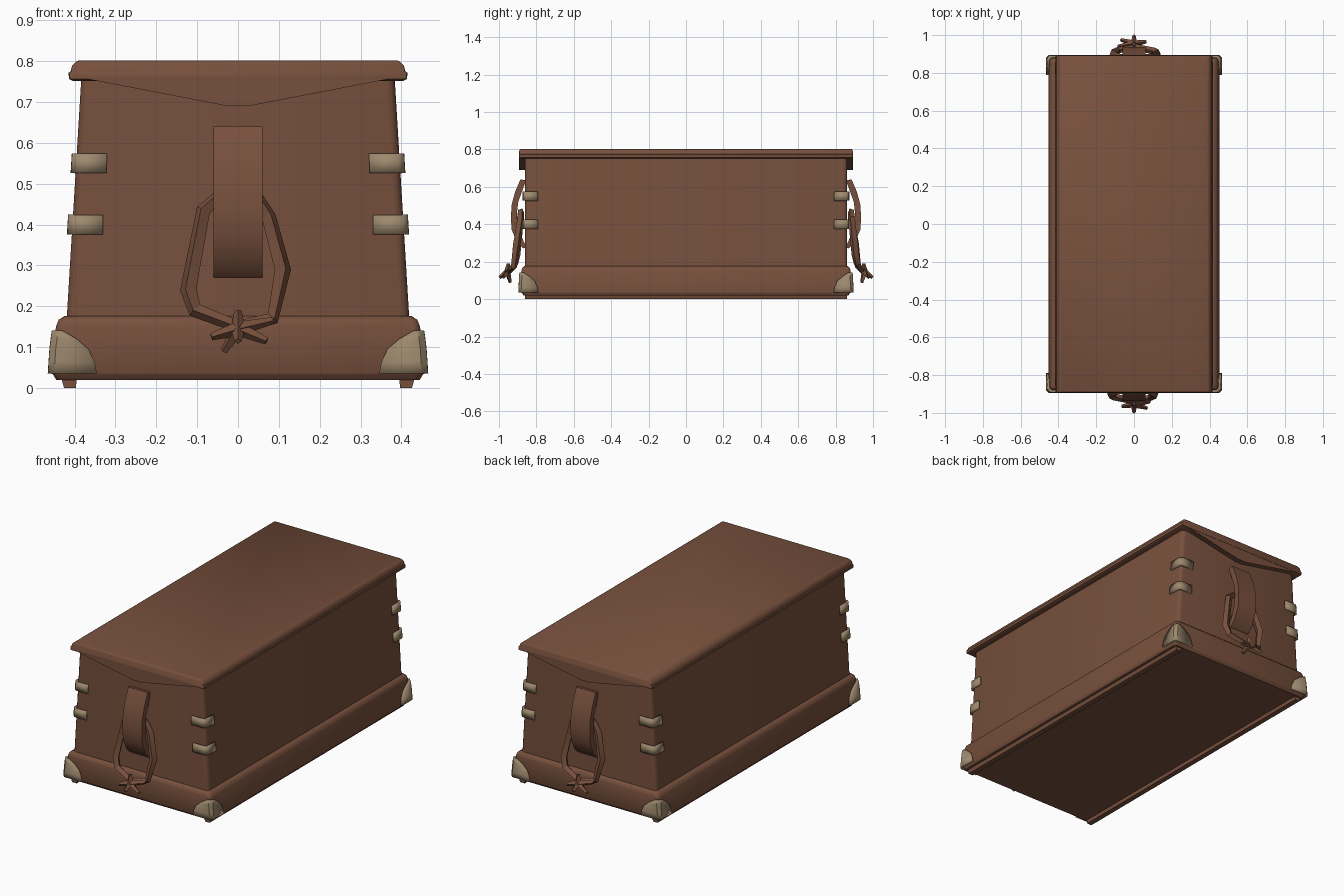
import bpy, bmesh, math

cube = bpy.data.objects.get("Cube")
if cube:
    bpy.data.objects.remove(cube, do_unlink=True)


def material(name, rgb):
    m = bpy.data.materials.new(name)
    m.use_nodes = True
    m.diffuse_color = (*rgb, 1)
    m.node_tree.nodes["Principled BSDF"].inputs["Base Color"].default_value = (*rgb, 1)
    return m


WOOD = material("brown wood", (0.185, 0.08, 0.046))
BRASS = material("dull brass", (0.34, 0.25, 0.155))


def finish(name, bm, mat, angle=40):
    bmesh.ops.recalc_face_normals(bm, faces=bm.faces)
    me = bpy.data.meshes.new(name)
    bm.to_mesh(me)
    bm.free()
    me.materials.append(mat)
    me.shade_smooth()
    me.set_sharp_from_angle(angle=math.radians(angle))
    ob = bpy.data.objects.new(name, me)
    bpy.context.collection.objects.link(ob)
    return ob


def loft(name, rows, r=0.02, steps=3):
    """Stack of rounded rectangles; rows are (z, half width, half depth)."""
    bm = bmesh.new()
    rings = []
    for z, hx, hy in rows:
        ring = []
        for k, (sx, sy) in enumerate([(1, 1), (-1, 1), (-1, -1), (1, -1)]):
            for i in range(steps + 1):
                a = math.radians(90) * (k + i / steps)
                ring.append(bm.verts.new((sx * (hx - r) + r * math.cos(a),
                                          sy * (hy - r) + r * math.sin(a), z)))
        rings.append(ring)
    for lo, hi in zip(rings, rings[1:]):
        for i in range(len(lo)):
            j = (i + 1) % len(lo)
            bm.faces.new((lo[i], lo[j], hi[j], hi[i]))
    bm.faces.new(rings[0])
    bm.faces.new(rings[-1])
    return finish(name, bm, WOOD)


def prism(name, a, b, mat=WOOD, angle=40):
    """Solid joining two matching outlines."""
    bm = bmesh.new()
    va = [bm.verts.new(p) for p in a]
    vb = [bm.verts.new(p) for p in b]
    n = len(va)
    for i in range(n):
        j = (i + 1) % n
        bm.faces.new((va[i], va[j], vb[j], vb[i]))
    bm.faces.new(va)
    bm.faces.new(vb)
    return finish(name, bm, mat, angle)


def corner_plate(name, rows):
    """L-shaped brass on all four corners; rows are (z, x, y, reach x, reach y)."""
    bm = bmesh.new()
    c = 0.012
    grid = [[bm.verts.new(p) for p in ((x - lx, y, z), (x - c, y, z), (x, y - c, z), (x, y - ly, z))]
            for z, x, y, lx, ly in rows]
    for lo, hi in zip(grid, grid[1:]):
        for i in range(3):
            bm.faces.new((lo[i], lo[i + 1], hi[i + 1], hi[i]))
    ob = finish(name, bm, BRASS)
    solid = ob.modifiers.new("thickness", 'SOLIDIFY')
    solid.thickness = 0.012
    solid.offset = 0
    mirror = ob.modifiers.new("four corners", 'MIRROR')
    mirror.use_axis = (True, True, False)
    return ob


def rope(name, points, depth, s):
    """Four-sided cord; points are (x, y, z, thickness factor)."""
    cu = bpy.data.curves.new(name + "_path", 'CURVE')
    cu.dimensions = '3D'
    cu.bevel_depth = depth
    cu.bevel_resolution = 0
    cu.use_fill_caps = True
    sp = cu.splines.new('POLY')
    sp.points.add(len(points) - 1)
    for p, (x, y, z, f) in zip(sp.points, points):
        p.co = (s * x, s * y, z, 1)
        p.radius = f
    tmp = bpy.data.objects.new(name + "_path", cu)
    bpy.context.collection.objects.link(tmp)
    dg = bpy.context.evaluated_depsgraph_get()
    bm = bmesh.new()
    me = bpy.data.meshes.new_from_object(tmp.evaluated_get(dg))
    bm.from_mesh(me)
    bpy.data.objects.remove(tmp, do_unlink=True)
    bpy.data.meshes.remove(me)
    return finish(name, bm, WOOD, 30)


# Case: tapered body, rounded plinth, moulded lid
loft("body", [(0.16, 0.42, 0.862), (0.77, 0.383, 0.862)], 0.022)
loft("plinth", [(0.02, 0.445, 0.868), (0.033, 0.453, 0.878), (0.037, 0.453, 0.88),
                (0.15, 0.446, 0.88), (0.167, 0.439, 0.876), (0.176, 0.425, 0.866)], 0.018)
loft("lid", [(0.752, 0.405, 0.882), (0.757, 0.414, 0.893), (0.772, 0.415, 0.894),
             (0.775, 0.410, 0.893), (0.790, 0.406, 0.892), (0.798, 0.398, 0.890),
             (0.802, 0.390, 0.886)], 0.006, 2)

# Runners below the long sides
for side, s in (("left", 1), ("right", -1)):
    outline = [(0.397, 0), (0.426, 0), (0.432, 0.022), (0.395, 0.022)]
    prism(side + "_runner", [(s * x, -0.86, z) for x, z in outline],
          [(s * x, 0.86, z) for x, z in outline])

# Brass corner caps and bands
corner_plate("corner_caps", [(0.035, 0.460, 0.889, 0.115, 0.10), (0.065, 0.458, 0.889, 0.106, 0.094),
                             (0.095, 0.456, 0.888, 0.090, 0.080), (0.120, 0.453, 0.887, 0.058, 0.052),
                             (0.140, 0.450, 0.885, 0.020, 0.020)])
for name, z, x in (("lower_bands", 0.376, 0.413), ("upper_bands", 0.526, 0.404)):
    corner_plate(name, [(z, x, 0.867, 0.082, 0.076), (z + 0.048, x - 0.003, 0.867, 0.080, 0.074)])

# Each end: pointed lid flap, strap, hanging loop and knot
for end, s in (("front", 1), ("back", -1)):
    flap = [(-0.387, 0.76), (-0.025, 0.69), (0.025, 0.69), (0.387, 0.76)]
    prism(end + "_lid_flap", [(s * x, -s * 0.892, z) for x, z in flap],
          [(s * x, -s * 0.855, z) for x, z in flap], angle=20)

    strap = [(0.885, 0.64), (0.915, 0.57), (0.933, 0.50), (0.936, 0.43), (0.932, 0.37),
             (0.902, 0.30), (0.868, 0.27), (0.855, 0.28), (0.895, 0.37), (0.905, 0.45),
             (0.897, 0.52), (0.855, 0.635)]
    prism(end + "_strap", [(-s * 0.06, -s * y, z) for y, z in strap],
          [(s * 0.06, -s * y, z) for y, z in strap])

    rope(end + "_loop", [(0, -0.94, 0.15, 0.7), (-0.105, -0.915, 0.19, 0.9),
                         (-0.122, -0.905, 0.24, 1), (-0.085, -0.885, 0.435, 0.9),
                         (-0.045, -0.882, 0.47, 0.8), (0.045, -0.882, 0.47, 0.8),
                         (0.075, -0.885, 0.42, 0.9), (0.110, -0.905, 0.29, 1),
                         (0.085, -0.92, 0.17, 0.8), (0, -0.94, 0.15, 0.7)], 0.021, s)

    # Knot with short loose tails
    knot = (0, -0.955, 0.145, 1.1)
    tails = [(-0.065, -0.965, 0.125), (-0.035, -0.94, 0.09), (0.07, -0.975, 0.115),
             (0.085, -0.94, 0.165), (0, -0.95, 0.19), (0.0, -0.998, 0.115)]
    for i, tip in enumerate(tails):
        rope(f"{end}_knot_tail_{i + 1}", [knot, (*tip, 0.55)], 0.016, s)
